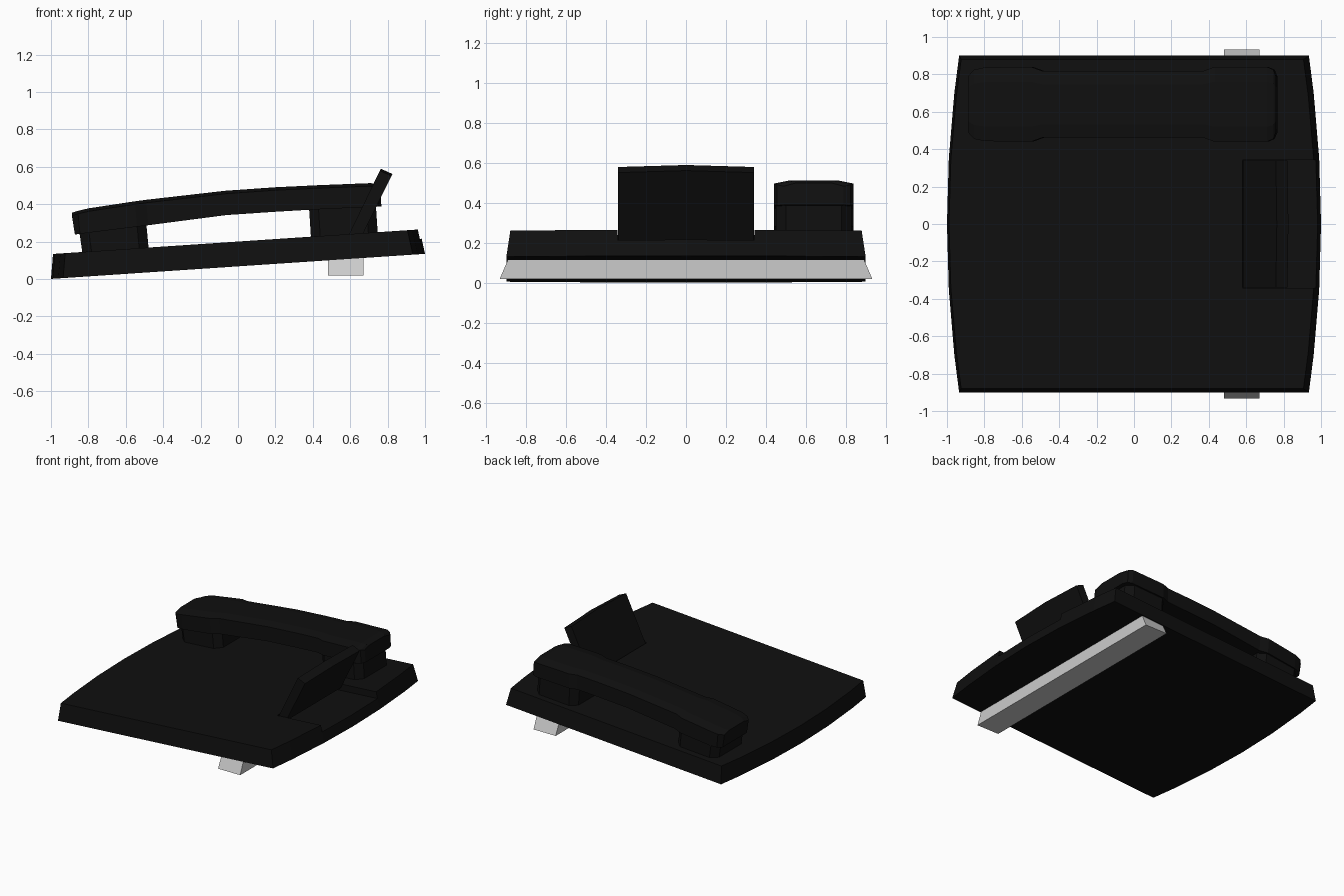
import bpy, bmesh

if "Cube" in bpy.data.objects:
    bpy.data.objects.remove(bpy.data.objects["Cube"])

black = bpy.data.materials.new("black_plastic")
black.diffuse_color = (0.005, 0.005, 0.005, 1)
black.use_nodes = True
black.node_tree.nodes["Principled BSDF"].inputs["Base Color"].default_value = black.diffuse_color
SLOPE = 0.067


def bottom_z(x):
    return 0.068 + SLOPE * x


def top_z(x):
    return 0.2 + SLOPE * x


def loft(name, rings, mat=black):
    """Skin a list of equal-length rings and cap both ends."""
    bm = bmesh.new()
    rows = [[bm.verts.new(p) for p in r] for r in rings]
    n = len(rows[0])
    for a, b in zip(rows, rows[1:]):
        for i in range(n):
            j = (i + 1) % n
            bm.faces.new((a[i], a[j], b[j], b[i]))
    bm.faces.new(rows[0])
    bm.faces.new(rows[-1])
    bmesh.ops.recalc_face_normals(bm, faces=bm.faces)
    mesh = bpy.data.meshes.new(name)
    bm.to_mesh(mesh)
    bm.free()
    ob = bpy.data.objects.new(name, mesh)
    bpy.context.collection.objects.link(ob)
    if mat:
        mesh.materials.append(mat)
    return ob


# Sloping base slab with bowed ends and tapered sides
def outline(inset, height):
    ys = [-0.9, -0.7, -0.35, 0, 0.35, 0.7, 0.9]
    right = [(1 - 0.065 * (y / 0.9) ** 2 - inset, y * (1 - inset / 0.9)) for y in ys]
    pts = right + [(-x, y) for x, y in reversed(right)]
    shift = -0.009 if inset else 0
    return [(x + shift, y, height(x)) for x, y in pts]


base = loft("base", [outline(0, bottom_z), outline(0.02, top_z)])

# Recess for the flip-up panel, open at the right end
W = 0.343
cutter = loft("recess_cutter", [
    [(x, y, top_z(x) + dz) for x, dz in ((0.58, -0.05), (1.2, -0.05), (1.2, 0.2), (0.58, 0.2))]
    for y in (-W, W)])
mod = base.modifiers.new("recess", "BOOLEAN")
mod.operation, mod.solver, mod.object = "DIFFERENCE", "EXACT", cutter
bpy.context.view_layer.objects.active = base
bpy.ops.object.modifier_apply(modifier=mod.name)
bpy.data.objects.remove(cutter)

# Flip-up panel with a slightly bowed top edge
panel = [(0.582, 0.215), (0.655, 0.215), (0.822, 0.555), (0.76, 0.583)]
loft("flip_panel", [
    [(x + (b / 2 if i > 1 else 0), y, z + (b if i > 1 else 0)) for i, (x, z) in enumerate(panel)]
    for y, b in ((-W + 0.003, -0.003), (0, 0.007), (W - 0.003, -0.003))])

# Handset: arched bar with wider ends (x top, x bottom, z top, z bottom, half width)
CY = 0.64
stations = [
    (-0.888, -0.872, 0.355, 0.238, 0.15), (-0.855, -0.845, 0.365, 0.242, 0.185),
    (-0.8, -0.79, 0.378, 0.249, 0.197), (-0.55, -0.54, 0.416, 0.28, 0.2),
    (-0.49, -0.48, 0.424, 0.288, 0.178), (-0.07, -0.065, 0.472, 0.342, 0.178),
    (0.2, 0.2, 0.491, 0.36, 0.178), (0.37, 0.37, 0.499, 0.37, 0.178),
    (0.43, 0.43, 0.502, 0.373, 0.2), (0.71, 0.718, 0.513, 0.386, 0.2),
    (0.745, 0.752, 0.507, 0.388, 0.185), (0.758, 0.767, 0.5, 0.389, 0.15)]
loft("handset", [
    [(xb, CY - w, zb), (xb, CY + w, zb), (xt, CY + w, zt - 0.016),
     (xt, CY + w * 0.6, zt), (xt, CY - w * 0.6, zt), (xt, CY - w, zt - 0.016)]
    for xt, xb, zt, zb, w in stations])


# Earpiece and mouthpiece: chamfered pads between handset and base
def pad(name, low, high, chamfer=0.05, w=0.188):
    rings = []
    for (x0, z0), (x1, z1) in (low, high):
        pts = [(x0 + chamfer, -w), (x1 - chamfer, -w), (x1, -w + chamfer), (x1, w - chamfer),
               (x1 - chamfer, w), (x0 + chamfer, w), (x0, w - chamfer), (x0, -w + chamfer)]
        rings.append([(x, CY + y, z0 + (z1 - z0) * (x - x0) / (x1 - x0)) for x, y in pts])
    loft(name, rings)


pad("mouthpiece", ((-0.832, 0.14), (-0.478, 0.164)), ((-0.848, 0.25), (-0.49, 0.295)))
pad("earpiece", ((0.39, 0.222), (0.747, 0.246)), ((0.38, 0.38), (0.737, 0.395)))

# Grey foot bar under the raised end, with slanted ends
loft("foot_bar", [
    [(x, y * s, z) for y, z in ((-0.933, 0.02), (0.933, 0.02), (0.892, bottom_z(x) + 0.003),
                                (-0.892, bottom_z(x) + 0.003))]
    for x, s in ((0.48, 1), (0.672, 1))], None)
